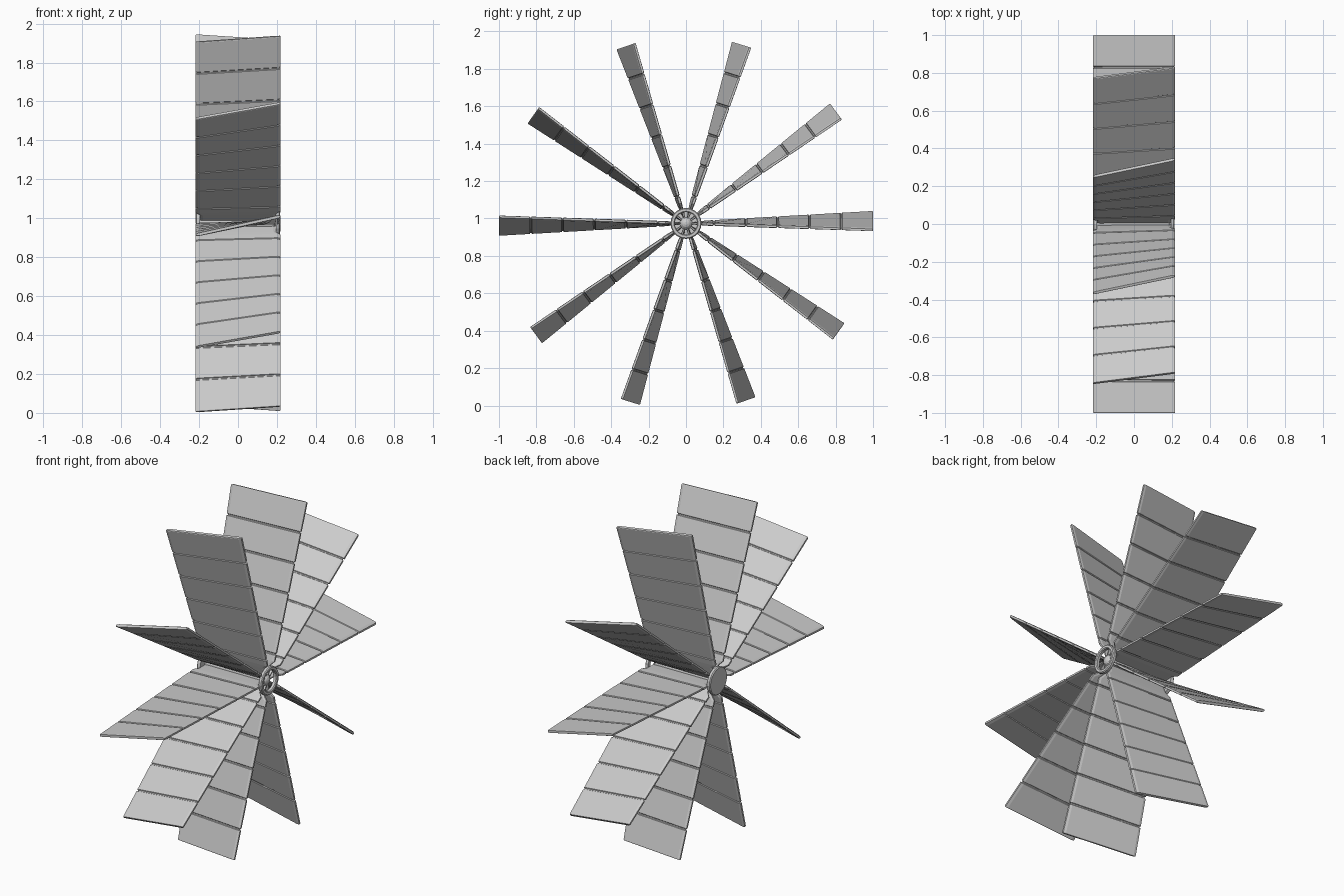
import bpy, bmesh, math
from mathutils import Matrix, Vector

if "Cube" in bpy.data.objects:
    bpy.data.objects.remove(bpy.data.objects["Cube"])

CENTRE = Vector((0, 0, 0.974))
HW, TWIST, BLADES = 0.218, math.tan(math.radians(2.75)), 10
SEAMS = (0.15, 0.32, 0.49, 0.66, 0.83)


def finish(bm, name):
    bmesh.ops.recalc_face_normals(bm, faces=bm.faces)
    mesh = bpy.data.meshes.new(name)
    bm.to_mesh(mesh)
    bm.free()
    obj = bpy.data.objects.new(name, mesh)
    bpy.context.collection.objects.link(obj)
    obj.location = CENTRE
    return obj


def bridge(bm, a, b):
    for i in range(len(a)):
        j = (i + 1) % len(a)
        bm.faces.new((a[i], a[j], b[j], b[i]))


def blade(name, angle):
    # stations along the blade: radius, half width, half thickness
    stations = [(0.03, 0.195, 0.005), (0.085, 0.195, 0.008), (0.11, HW, 0.009)]
    for s in SEAMS:
        stations += [(s - 0.006, HW, 0.009), (s - 0.003, HW - 0.006, 0.005),
                     (s + 0.003, HW - 0.006, 0.005), (s + 0.006, HW, 0.009)]
    stations += [(0.996, HW, 0.009), (1.0, HW - 0.003, 0.007)]
    rot = Matrix.Rotation(angle, 4, 'X')
    bm = bmesh.new()
    rings = []
    for r, w, t in stations:
        section = [(-w, -t * .6), (-w + .014, -t), (w - .014, -t),
                   (w, -t * .6), (w, t * .6), (w - .014, t),
                   (-w + .014, t), (-w, t * .6)]
        rings.append([bm.verts.new(rot @ Vector((x, r, z - r * TWIST * x / HW)))
                      for x, z in section])
    for a, b in zip(rings, rings[1:]):
        bridge(bm, a, b)
    bm.faces.new(rings[0])
    bm.faces.new(rings[-1])
    return finish(bm, name)


def turned(name, profile, sides, closed=False):
    # revolve (x, radius) points about the axle
    bm = bmesh.new()
    rings = [[bm.verts.new((x, r * math.cos(2 * math.pi * i / sides),
                            r * math.sin(2 * math.pi * i / sides)))
              for i in range(sides)] for x, r in profile]
    for a, b in zip(rings, rings[1:]):
        bridge(bm, a, b)
    if closed:
        bridge(bm, rings[-1], rings[0])
    else:
        bm.faces.new(rings[0])
        bm.faces.new(rings[-1])
    return finish(bm, name)


# ten twisted panelled blades
for i in range(BLADES):
    blade(f"blade_{i + 1}", math.radians(0.7) + 2 * math.pi * i / BLADES)

# hub: open ring at one end, closed disc at the other, axle between
turned("front_hub_ring", [(0.195, 0.06), (0.195, 0.083), (0.21, 0.083),
                          (0.215, 0.078), (0.215, 0.065), (0.21, 0.06)], 20, True)
turned("back_hub_disc", [(-0.195, 0.08), (-0.212, 0.083), (-0.217, 0.078)], 20)
turned("axle", [(-0.2, 0.035), (0.185, 0.035), (0.2, 0.02), (0.205, 0.008)], 20)
